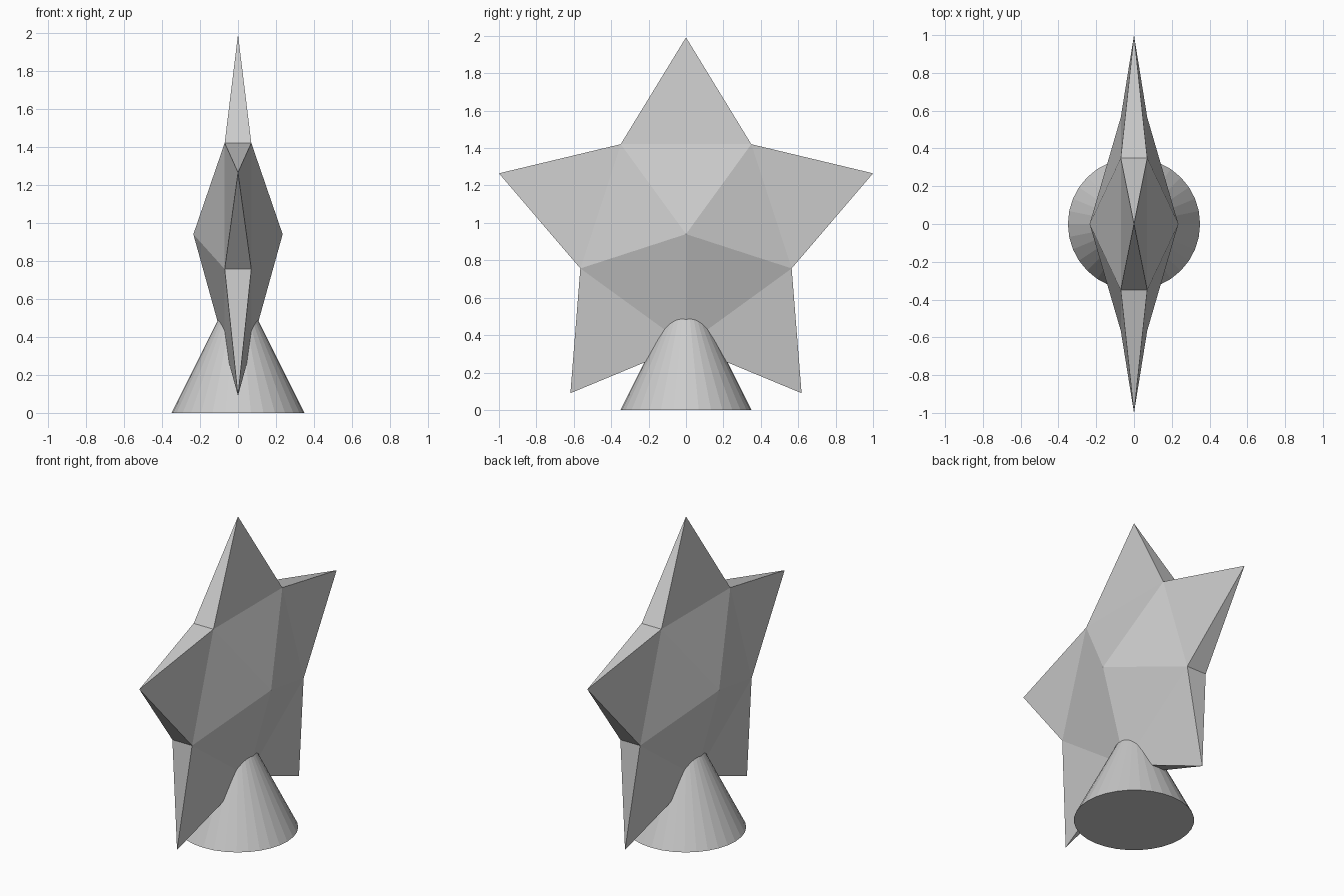
import bpy, bmesh
from math import sin, cos, pi

if "Cube" in bpy.data.objects:
    bpy.data.objects.remove(bpy.data.objects["Cube"])

TIP_R, INNER_R = 1.0515, 0.594
CENTRE_Z, RIM_X, BULGE_X = 0.94, 0.07, 0.235


def ring_point(i, radius, x):
    a = i * pi / 5
    return (x, radius * sin(a), CENTRE_Z + radius * cos(a))


# Five-pointed faceted star standing in the YZ plane
bm = bmesh.new()
tips = [bm.verts.new(ring_point(2 * i, TIP_R, 0)) for i in range(5)]
sides = {s: [bm.verts.new(ring_point(2 * i + 1, INNER_R, s * RIM_X)) for i in range(5)]
         for s in (-1, 1)}
for s, inner in sides.items():
    centre = bm.verts.new((s * BULGE_X, 0, CENTRE_Z))
    for i in range(5):
        bm.faces.new((inner[i - 1], tips[i], inner[i]))
        bm.faces.new((inner[i - 1], inner[i], centre))
# Narrow rim facets running from each notch out to its two tips
for i in range(5):
    a, b = sides[-1][i], sides[1][i]
    bm.faces.new((a, b, tips[i]))
    bm.faces.new((a, b, tips[(i + 1) % 5]))
bmesh.ops.recalc_face_normals(bm, faces=bm.faces)
mesh = bpy.data.meshes.new("star")
bm.to_mesh(mesh)
bm.free()
bpy.context.collection.objects.link(bpy.data.objects.new("star", mesh))

# Cone base pushed up into the star
bpy.ops.mesh.primitive_cone_add(vertices=32, radius1=0.35, radius2=0, depth=0.7,
                                location=(0, 0, 0.35))
bpy.context.object.name = "cone_base"
